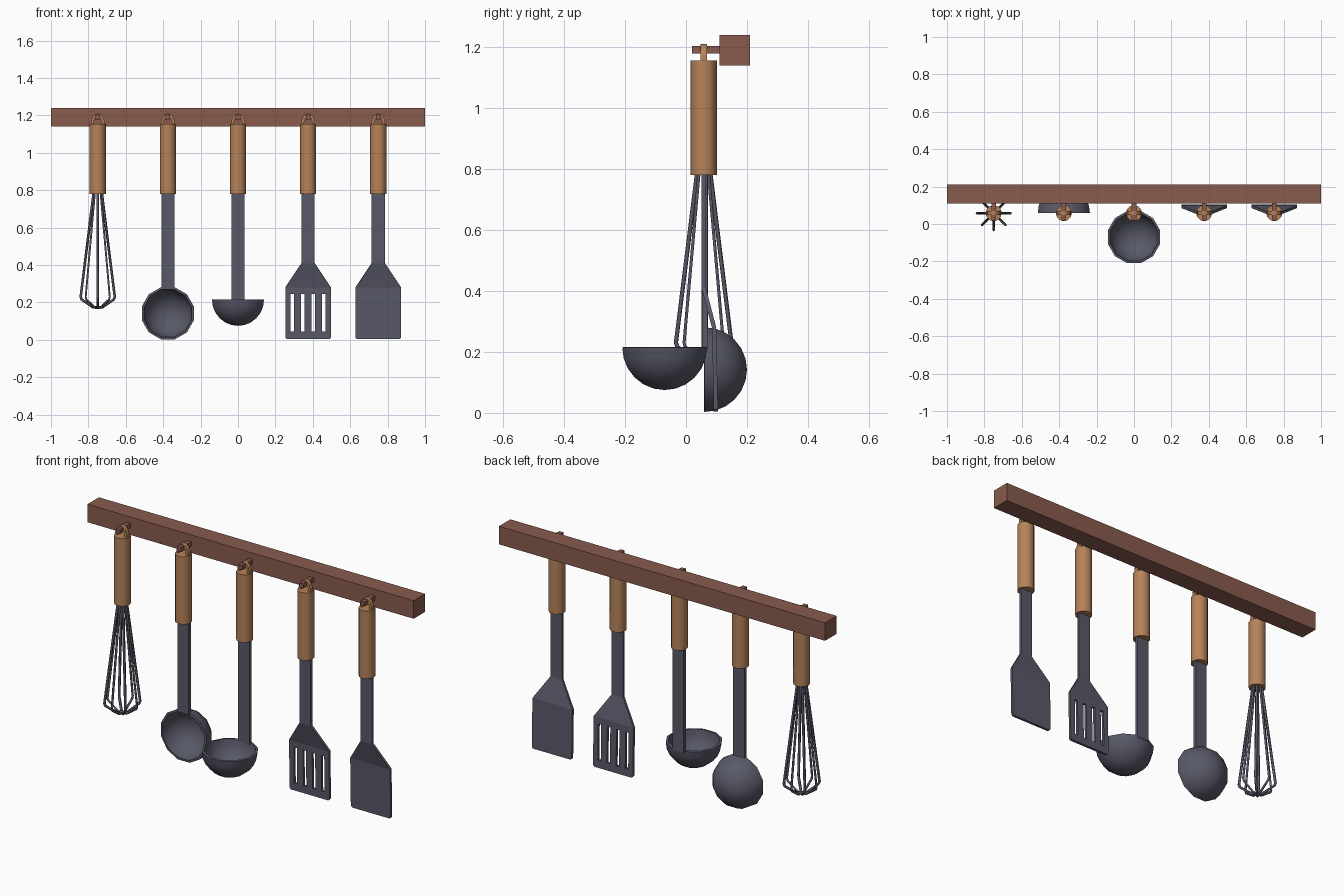
import bpy, bmesh, math
from mathutils import Matrix

if "Cube" in bpy.data.objects:
    bpy.data.objects.remove(bpy.data.objects["Cube"])


def material(name, rgb):
    m = bpy.data.materials.new(name)
    m.diffuse_color = (*rgb, 1)
    m.use_nodes = True
    m.node_tree.nodes["Principled BSDF"].inputs["Base Color"].default_value = m.diffuse_color
    return m


RAIL = material("red_brown_wood", (0.25, 0.105, 0.075))
WOOD = material("light_wood", (0.47, 0.225, 0.10))
METAL = material("dark_metal", (0.098, 0.10, 0.138))
HY = 0.058  # depth position of the hanging tools


def finish(bm, name, mat, thick=0, offset=-1, smooth=None):
    bmesh.ops.recalc_face_normals(bm, faces=bm.faces[:])
    me = bpy.data.meshes.new(name)
    bm.to_mesh(me)
    bm.free()
    me.materials.append(mat)
    ob = bpy.data.objects.new(name, me)
    bpy.context.collection.objects.link(ob)
    if thick:
        s = ob.modifiers.new("thickness", "SOLIDIFY")
        s.thickness, s.offset, s.use_even_offset = thick, offset, True
    if smooth:
        bpy.ops.object.select_all(action="DESELECT")
        ob.select_set(True)
        bpy.context.view_layer.objects.active = ob
        if thick:
            bpy.ops.object.modifier_apply(modifier="thickness")
        bpy.ops.object.shade_smooth_by_angle(angle=math.radians(smooth))
    return ob


def box(name, mat, x0, x1, y0, y1, z0, z1):
    bm = bmesh.new()
    bmesh.ops.create_cube(bm, size=1, matrix=Matrix.Translation(
        ((x0 + x1) / 2, (y0 + y1) / 2, (z0 + z1) / 2))
        @ Matrix.Diagonal((x1 - x0, y1 - y0, z1 - z0, 1)))
    return finish(bm, name, mat)


def handle(name, x):
    # twelve-sided grip
    bm = bmesh.new()
    bmesh.ops.create_cone(bm, cap_ends=True, segments=12, radius1=0.043, radius2=0.043,
                          depth=0.375, matrix=Matrix.Translation((x, HY, 0.9675)))
    finish(bm, name + "_handle", WOOD, smooth=40)
    # hanging loop
    bm = bmesh.new()
    pairs = []
    for i in range(9):
        a = math.pi * i / 8
        px, pz = x + 0.038 * math.cos(a), 1.15 + 0.06 * math.sin(a)
        pairs.append([bm.verts.new((px, HY + d, pz)) for d in (-0.011, 0.011)])
    for p, q in zip(pairs, pairs[1:]):
        bm.faces.new((p[0], p[1], q[1], q[0]))
    # extrude the arch inwards
    bmesh.ops.recalc_face_normals(bm, faces=bm.faces[:])
    bm.normal_update()
    mid = bm.faces[4]
    if mid.normal.z < 0:
        bmesh.ops.reverse_faces(bm, faces=bm.faces[:])
    geo = bmesh.ops.extrude_face_region(bm, geom=bm.faces[:], use_keep_orig=True)["geom"]
    for v in geo:
        if isinstance(v, bmesh.types.BMVert):
            v.co.x = x + (v.co.x - x) * 0.6
            v.co.z = 1.15 + (v.co.z - 1.15) * 0.75
    finish(bm, name + "_loop", WOOD)
    # peg on the rail
    box(name + "_peg", RAIL, x - 0.0125, x + 0.0125, 0.02, 0.12, 1.179, 1.204)


def bowl(name, place):
    # twelve-sided half-sphere shell
    bm = bmesh.new()
    rings = []
    for j in range(6):
        t = math.pi / 2 * j / 6
        r, d = 0.144 * math.cos(t), 0.14 * math.sin(t)
        rings.append([bm.verts.new(place(r * math.cos(a), r * math.sin(a), d))
                      for a in (math.radians(15 + 30 * k) for k in range(12))])
    tip = bm.verts.new(place(0, 0, 0.14))
    for k in range(12):
        n = (k + 1) % 12
        for p, q in zip(rings, rings[1:]):
            bm.faces.new((p[k], p[n], q[n], q[k]))
        bm.faces.new((rings[-1][k], rings[-1][n], tip))
    finish(bm, name + "_bowl", METAL, thick=0.012, smooth=40)


def spatula(name, x, slotted):
    # bent sheet: rows of (z, y, half width), columns at slot edges
    cols = [-1.0]
    for c in (-0.69, -0.23, 0.23, 0.69):
        cols += [c - 0.075, c + 0.075]
    cols.append(1.0)
    rows = [(0.80, HY, 0.035), (0.41, HY, 0.035), (0.28, 0.092, 0.122), (0.245, 0.093, 0.122),
            (0.045, 0.097, 0.122), (0.013, 0.098, 0.122), (0.004, 0.098, 0.115)]
    bm = bmesh.new()
    grid = [[bm.verts.new((x + c * w, y, z)) for c in cols] for z, y, w in rows]
    for r in range(len(rows) - 1):
        for c in range(len(cols) - 1):
            if slotted and r == 3 and c % 2 == 1:
                continue
            bm.faces.new((grid[r][c], grid[r][c + 1], grid[r + 1][c + 1], grid[r + 1][c]))
    finish(bm, name + "_blade", METAL, thick=0.014, offset=0)


# wall rail
box("rail", RAIL, -1, 1, 0.11, 0.21, 1.14, 1.24)

tools = {"whisk": -0.75, "spoon": -0.375, "ladle": 0.0,
         "slotted_spatula": 0.375, "spatula": 0.75}
for tool, tx in tools.items():
    handle(tool, tx)

# whisk wires
cu = bpy.data.curves.new("whisk_wires", "CURVE")
cu.dimensions = "3D"
cu.bevel_depth, cu.bevel_resolution, cu.use_fill_caps = 0.007, 0, True
for k in range(8):
    a = math.pi / 4 * k
    pts = [(0.02, 0.80), (0.091, 0.23), (0.086, 0.216), (0.025, 0.174), (0, 0.172)]
    sp = cu.splines.new("POLY")
    sp.points.add(len(pts) - 1)
    for p, (r, z) in zip(sp.points, pts):
        p.co = (tools["whisk"] + r * math.cos(a), HY + r * math.sin(a), z, 1)
cu.materials.append(METAL)
wires = bpy.data.objects.new("whisk_wires", cu)
bpy.context.collection.objects.link(wires)
bpy.ops.object.select_all(action="DESELECT")
wires.select_set(True)
bpy.context.view_layer.objects.active = wires
bpy.ops.object.convert(target="MESH")

# spoon and ladle
sx = tools["spoon"]
bowl("spoon", lambda a, b, d: (sx + a, 0.06 + d, 0.142 + b))
box("spoon_shaft", METAL, sx - 0.035, sx + 0.035, 0.054, 0.072, 0.27, 0.80)
bowl("ladle", lambda a, b, d: (a, -0.07 + b, 0.215 - d))
box("ladle_shaft", METAL, -0.035, 0.035, 0.052, 0.07, 0.205, 0.80)

# plain and slotted spatulas
spatula("slotted_spatula", tools["slotted_spatula"], True)
spatula("spatula", tools["spatula"], False)
